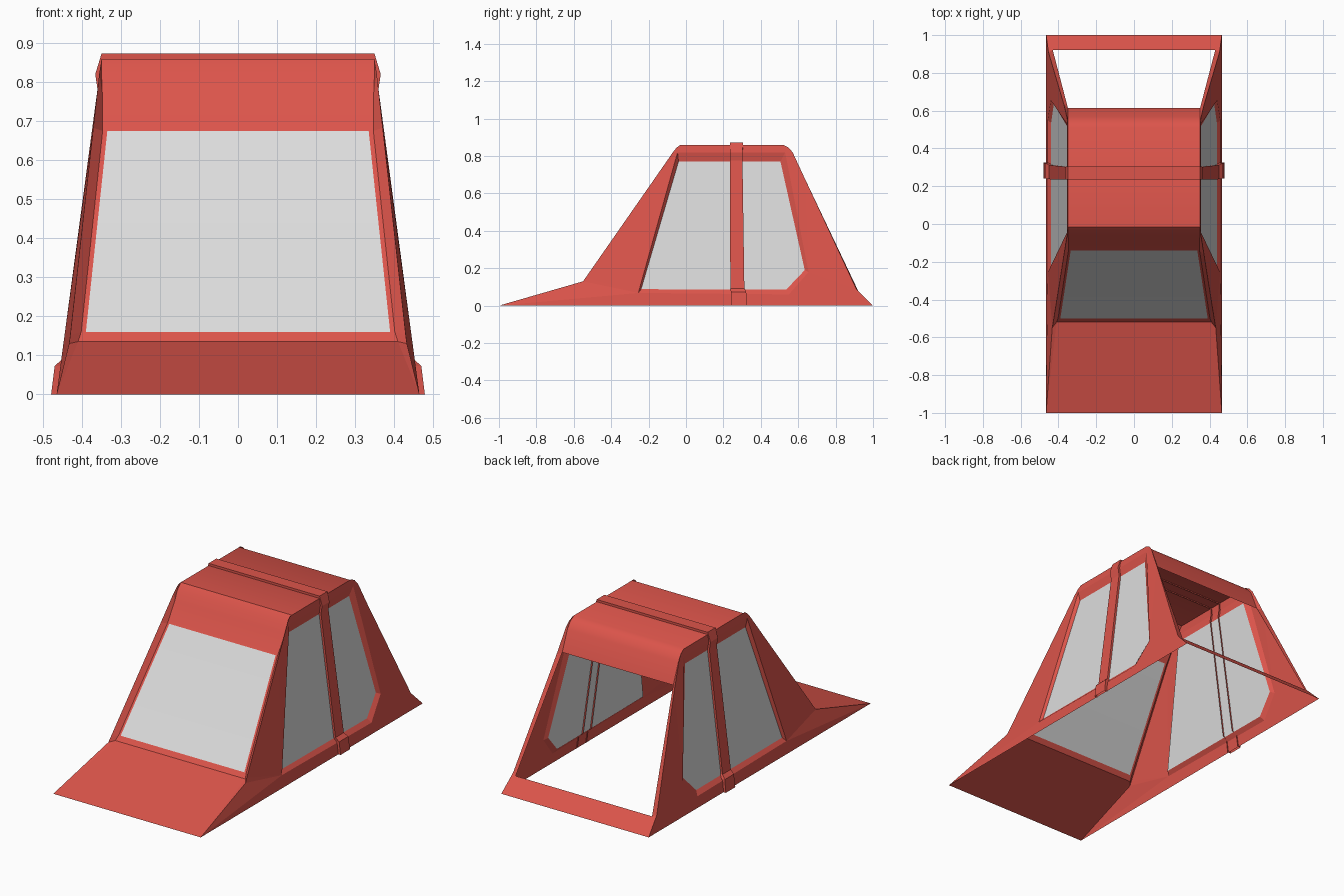
import bpy, bmesh
from mathutils import Vector

if "Cube" in bpy.data.objects:
    bpy.data.objects.remove(bpy.data.objects["Cube"])


def material(name, rgb):
    m = bpy.data.materials.new(name)
    m.diffuse_color = (*rgb, 1)
    m.use_nodes = True
    m.node_tree.nodes["Principled BSDF"].inputs["Base Color"].default_value = m.diffuse_color
    return m


RED = material("red_paint", (0.72, 0.09, 0.07))
GLASS = material("pale_grey_glass", (0.72, 0.72, 0.72))


def finish(name, bm, smooth=None):
    bmesh.ops.remove_doubles(bm, verts=bm.verts, dist=0.0005)
    bmesh.ops.recalc_face_normals(bm, faces=bm.faces)
    me = bpy.data.meshes.new(name)
    bm.to_mesh(me)
    bm.free()
    me.materials.append(RED)
    me.materials.append(GLASS)
    ob = bpy.data.objects.new(name, me)
    bpy.context.collection.objects.link(ob)
    if smooth:
        bpy.context.view_layer.objects.active = ob
        ob.select_set(True)
        bpy.ops.object.shade_smooth_by_angle(angle=smooth)
        ob.select_set(False)
    return ob


def wall_x(z):
    return 0.465 - 0.134 * z


# Outer side outline and matching edge of the sunken centre sheet: (x, y, z)
OUTER = [(.465, -1, 0), (.433, -.55, .13), (.430, -.535, .152), (.371, -.165, .683),
         (.356, -.07, .82), (.352, -.05, .845), (.35, -.03, .86), (.35, .52, .86),
         (.352, .548, .845), (.356, .57, .82), (.372, .635, .68), (.453, .91, .09),
         (.465, 1, 0)]
SHEET = [(.465, -1, 0), (.410, -.52, .135), (.402, -.50, .16), (.347, -.14, .675),
         (.348, -.073, .775), (.35, -.048, .825), (.35, -.015, .86), (.35, .51, .86),
         (.35, .542, .84), (.35, .568, .805), (.35, .615, .69), (.43, .92, .08),
         (.465, 1, 0)]

# Centre sheet: hood, windscreen, roof, rear lip and rear sill
bm = bmesh.new()
rows = []
for x, y, z in SHEET:
    xi = x - .012
    rows.append([bm.verts.new((c, y, z)) for c in (-x, -xi, xi, x)])
for i in range(len(rows) - 1):
    if i == 10:          # open back
        continue
    for j in range(3):
        f = bm.faces.new((rows[i][j], rows[i][j + 1], rows[i + 1][j + 1], rows[i + 1][j]))
        f.material_index = 1 if (i == 2 and j == 1) else 0
finish("roof_and_hood", bm, 0.6)

# Side walls with recessed windows
FRAME = [(-.255, .068), (-.045, .82), (.53, .82), (.655, .18), (.55, .06)]
PANE = [(-.24, .088), (-.04, .77), (.505, .77), (.635, .19), (.535, .085)]
for side, s in (("right", 1), ("left", -1)):
    bm = bmesh.new()
    outer = [bm.verts.new((s * x, y, z)) for x, y, z in OUTER]
    frame = [bm.verts.new((s * wall_x(z), y, z)) for y, z in FRAME]
    edges = []
    for loop in (outer, frame):
        for a, b in zip(loop, loop[1:] + loop[:1]):
            edges.append(bm.edges.new((a, b)))
    bmesh.ops.triangle_fill(bm, edges=edges, use_beauty=True, normal=Vector((s, 0, 0)))
    # Window recess and pane
    pane = [bm.verts.new((s * (wall_x(z) - .015), y, z)) for y, z in PANE]
    for i in range(5):
        k = (i + 1) % 5
        bm.faces.new((frame[i], frame[k], pane[k], pane[i]))
    bm.faces.new(pane).material_index = 1
    # Pillar return joining the wall to the sunken sheet
    inner = [bm.verts.new((s * x, y, z)) for x, y, z in SHEET]
    for i in range(len(inner) - 1):
        pts = [outer[i], outer[i + 1], inner[i + 1], inner[i]]
        if i == 0:
            pts = pts[:3]
        elif i == len(inner) - 2:
            pts = [pts[0], pts[1], pts[3]]
        bm.faces.new(pts)
    finish(side + "_side_wall", bm)

# Roll band wrapping over the roof and down between the side windows
BAND = [(.479, 0, .24, .325), (.470, .072, .24, .322), (.449, .092, .237, .312),
        (.359, .775, .235, .302), (.366, .82, .235, .302), (.35, .873, .235, .305)]
path = [(x, z, a, b) for x, z, a, b in BAND]
path += [(-x, z, a, b) for x, z, a, b in reversed(BAND)]
bm = bmesh.new()
rings = []
for x, z, a, b in path:
    t = .02 if x > 0 else -.02
    top = z > .85
    xi, zi = (x - t * .3, z - .02) if top else (x - t, z)
    rings.append([bm.verts.new(p) for p in
                  ((xi, a, zi), (x, a, z), (x, b, z), (xi, b, zi))])
for r, q in zip(rings, rings[1:]):
    for j in range(3):
        bm.faces.new((r[j], r[j + 1], q[j + 1], q[j]))
finish("roll_band", bm)
